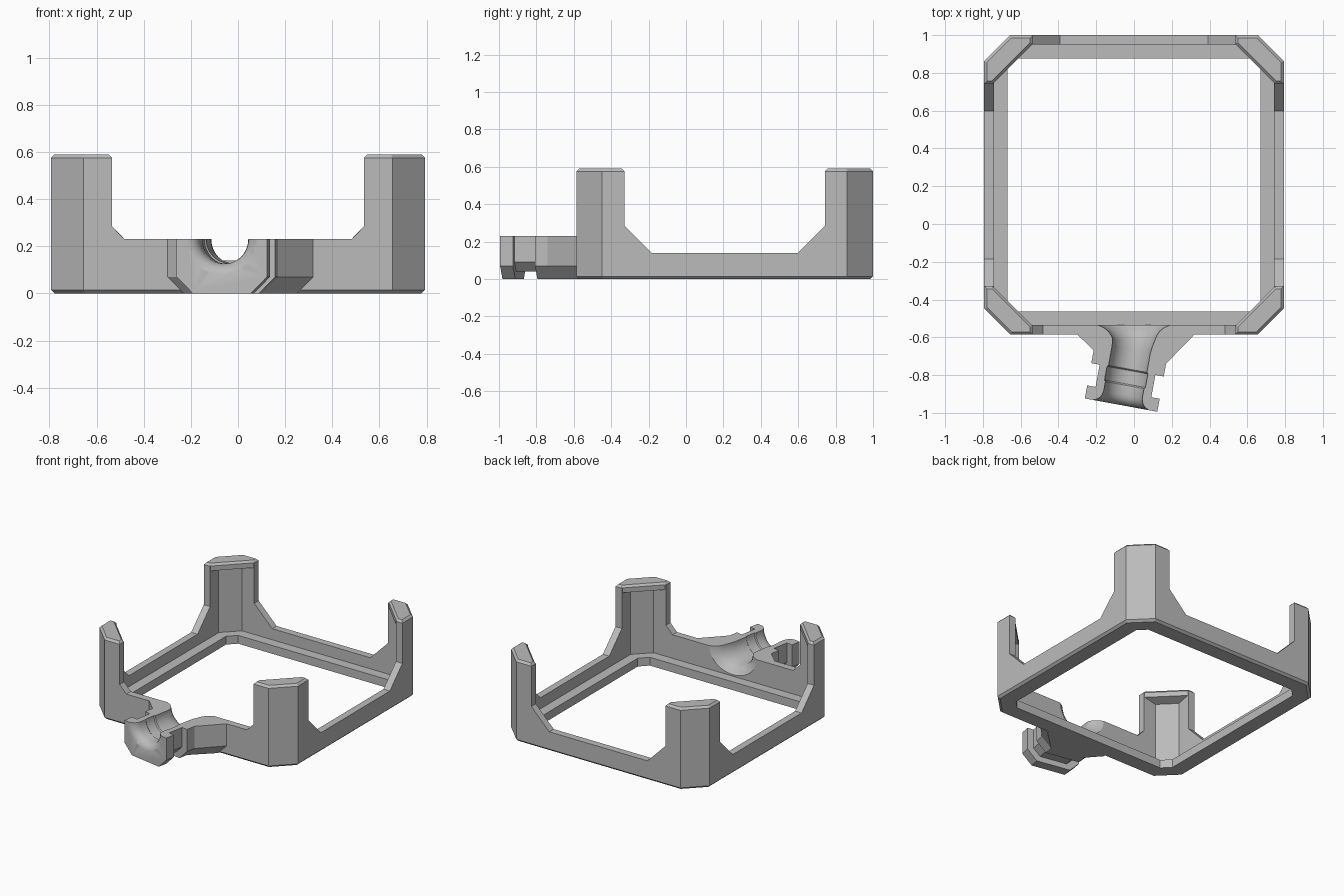
import bpy, bmesh, math
from mathutils import Vector

if "Cube" in bpy.data.objects:
    bpy.data.objects.remove(bpy.data.objects["Cube"])

CY = 0.207           # centre of the frame in y
TOP = 0.23           # height of the front wall and spout

grey = bpy.data.materials.new("grey plastic")
grey.diffuse_color = (0.5, 0.5, 0.5, 1)
grey.use_nodes = True
grey.node_tree.nodes["Principled BSDF"].inputs["Base Color"].default_value = grey.diffuse_color


def loft(name, rings, helper=True):
    """Closed solid through rings with equal point counts."""
    bm = bmesh.new()
    rows = [[bm.verts.new(p) for p in r] for r in rings]
    n = len(rows[0])
    for a, b in zip(rows, rows[1:]):
        for i in range(n):
            j = (i + 1) % n
            bm.faces.new((a[i], a[j], b[j], b[i]))
    bm.faces.new(rows[0][::-1])
    bm.faces.new(rows[-1])
    bmesh.ops.recalc_face_normals(bm, faces=bm.faces)
    me = bpy.data.meshes.new(name)
    bm.to_mesh(me)
    bm.free()
    me.materials.append(grey)
    ob = bpy.data.objects.new(name, me)
    bpy.context.collection.objects.link(ob)
    ob.hide_render = helper
    return ob


def combine(target, tool, op):
    """Apply a boolean and remove the tool."""
    m = target.modifiers.new(op, 'BOOLEAN')
    m.operation, m.solver, m.object = op, 'EXACT', tool
    bpy.context.view_layer.objects.active = target
    bpy.ops.object.modifier_apply(modifier=m.name)
    bpy.data.objects.remove(tool, do_unlink=True)


def octagon(z, h, s):
    """Square of half width h, corners cut along |x|+|y| = s."""
    k = s - h
    pts = [(h, -k), (h, k), (k, h), (-k, h), (-h, k), (-h, -k), (-k, -h), (k, -h)]
    return [(x, y + CY, z) for x, y in pts]


# Frame shell with bevelled bottom and top, hollowed to leave ledge and post caps
frame = loft("frame", [octagon(0, .777, 1.425), octagon(.015, .793, 1.448),
                       octagon(.575, .793, 1.448), octagon(.59, .778, 1.427)], False)
hollow = loft("hollow", [octagon(-.1, .67, 1.283), octagon(.06, .67, 1.283),
                         octagon(.06, .742, 1.375), octagon(.52, .742, 1.375),
                         octagon(.54, .742, 1.283), octagon(.575, .742, 1.283),
                         octagon(.7, .86, 1.44)])
combine(frame, hollow, 'DIFFERENCE')

# Tilted spout frame: u across, v outwards
tilt = math.radians(10.4)
U = Vector((math.cos(tilt), -math.sin(tilt), 0))
V = Vector((-math.sin(tilt), -math.cos(tilt), 0))
ORIGIN = Vector((0, -.585, 0))


def section(c, u, w, low=0.0, ch=.07, high=.3):
    """Upright block outline with chamfered lower corners."""
    pts = [(-w, high), (-w, low + ch), (-w + ch, low), (w - ch, low), (w, low + ch), (w, high)]
    return [c + u * a + Vector((0, 0, z)) for a, z in pts]


def at(v):
    return ORIGIN + V * v


X = Vector((1, 0, 0))
root = loft("spout_root", [section(Vector((.01, -.55, 0)), X, .31),
                           section(Vector((.01, -.585, 0)), X, .31),
                           section(at(.121), U, .195), section(at(.19), U, .195)])
neck = loft("spout_neck", [section(at(v), U, .15, .04, .05, .28) for v in (.1, .35)])
flange = loft("spout_flange", [section(at(v), U, .195) for v in (.31, .38)])
for part in (root, neck, flange):
    combine(frame, part, 'UNION')


# Windows between the corner posts, with sloped feet
def window(name, a, h, place):
    half = [(a, h), (.535, .285), (.535, .575), (.66, .7)]
    outline = half + [(-x, z) for x, z in reversed(half)]
    return loft(name, [[place(t, x, z) for x, z in outline] for t in (0, 1)])


sides = window("side_windows", .392, .14, lambda t, x, z: (-1 + 2 * t, CY + x, z))
back = window("back_window", .392, .14, lambda t, x, z: (x, .3 + t, z))
front = window("front_window", .482, TOP, lambda t, x, z: (x, .1 - 1.4 * t, z))
for cut in (sides, back, front):
    combine(frame, cut, 'DIFFERENCE')


# Spout bore: wide inner bowl, shallow inner band, flared mouth
def ring(c, u, rx, rz, n=48):
    return [c + u * (rx * math.cos(i * math.tau / n))
            + Vector((0, 0, TOP + rz * math.sin(i * math.tau / n))) for i in range(n)]


bowl = [(-.52, .215, .165), (-.537, .185, .158), (-.55, .158, .145),
        (-.568, .136, .128), (-.59, .121, .115)]
bore = [(.04, .108), (.08, .103), (.185, .103), (.192, .11), (.265, .11), (.272, .104),
        (.325, .104), (.345, .109), (.36, .118), (.372, .132), (.38, .15), (.40, .19)]
rings = [ring(Vector((0, y, 0)), X, rx, rz) for y, rx, rz in bowl]
rings += [ring(at(v), U, r, r) for v, r in bore]
combine(frame, loft("bore", rings), 'DIFFERENCE')

# Smooth the bore, keep every other edge crisp
bpy.ops.object.select_all(action='DESELECT')
frame.select_set(True)
bpy.context.view_layer.objects.active = frame
bpy.ops.object.shade_smooth_by_angle(angle=math.radians(25))
frame.name = "bracket_frame"
